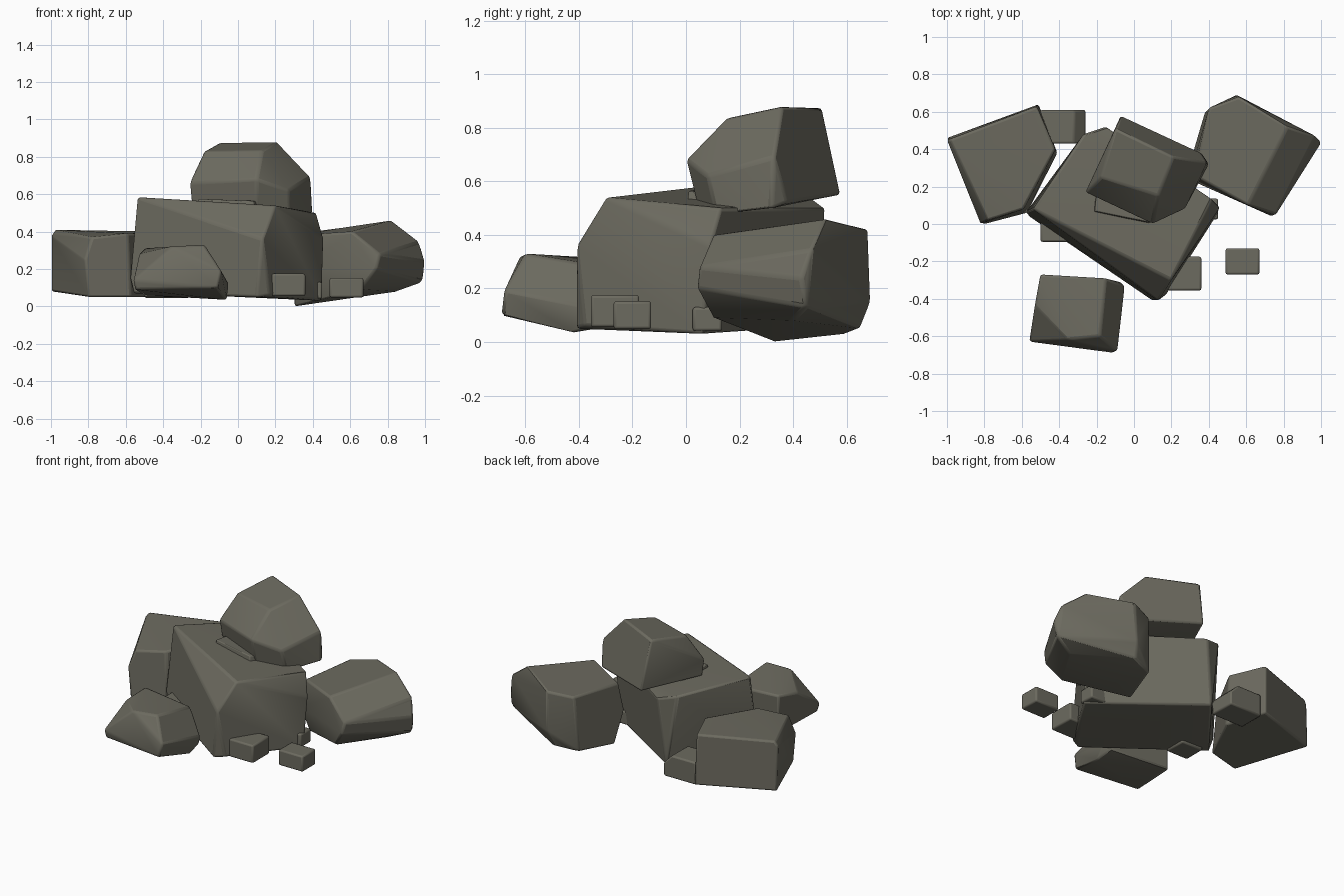
import bpy
import bmesh
import math
from mathutils import Matrix, Vector

default_cube = bpy.data.objects.get("Cube")
if default_cube:
    bpy.data.objects.remove(default_cube, do_unlink=True)

# Single stone colour
stone = bpy.data.materials.new("warm grey stone")
stone.use_nodes = True
stone_colour = (0.15, 0.145, 0.115, 1)
stone.diffuse_color = stone_colour
stone.node_tree.nodes["Principled BSDF"].inputs["Base Color"].default_value = stone_colour


def finish(name, bm, bevel_width):
    """Turn the mesh into an object with worn, slightly rounded edges."""
    bmesh.ops.recalc_face_normals(bm, faces=bm.faces[:])
    mesh = bpy.data.meshes.new(name)
    bm.to_mesh(mesh)
    bm.free()
    mesh.materials.append(stone)
    rock = bpy.data.objects.new(name, mesh)
    bpy.context.collection.objects.link(rock)
    bevel = rock.modifiers.new("worn edges", "BEVEL")
    bevel.width = bevel_width
    bevel.segments = 2
    bevel.limit_method = "ANGLE"
    bevel.angle_limit = math.radians(20)
    bpy.ops.object.select_all(action="DESELECT")
    rock.select_set(True)
    bpy.context.view_layer.objects.active = rock
    bpy.ops.object.shade_smooth_by_angle(angle=math.radians(25))
    return rock


def boulder(name, *corners, bevel_width=0.012):
    """Wrap a few corner points in a convex hull with flat facets."""
    bm = bmesh.new()
    for corner in corners:
        bm.verts.new(corner)
    hull = bmesh.ops.convex_hull(bm, input=bm.verts[:])
    loose = {v for v in hull["geom_interior"] if isinstance(v, bmesh.types.BMVert)}
    bmesh.ops.delete(bm, geom=list(loose), context="VERTS")
    bmesh.ops.dissolve_limit(bm, angle_limit=math.radians(7),
                             verts=bm.verts[:], edges=bm.edges[:])
    return finish(name, bm, bevel_width)


def pebble(name, centre, size, chamfer=0.0):
    """Small block with one optional sloped upper edge."""
    bm = bmesh.new()
    placement = Matrix.Translation(centre) @ Matrix.Diagonal((*size, 1))
    bmesh.ops.create_cube(bm, size=1, matrix=placement)
    if chamfer:
        cut_point = Vector(centre) + Vector((size[0] / 2 - chamfer, 0, size[2] / 2))
        cut = bmesh.ops.bisect_plane(bm, geom=bm.verts[:] + bm.edges[:] + bm.faces[:],
                                     plane_co=cut_point, plane_no=(1, 0, 1),
                                     clear_outer=True)
        rim = [e for e in cut["geom_cut"] if isinstance(e, bmesh.types.BMEdge)]
        bmesh.ops.holes_fill(bm, edges=rim)
    return finish(name, bm, 0.01)


# Large central boulder
boulder("central_boulder",
        (-0.56, 0.04, 0.07), (-0.58, 0.06, 0.15), (-0.54, 0.08, 0.585),
        (0.10, -0.41, 0.05), (0.13, -0.41, 0.36), (0.20, -0.30, 0.54),
        (0.17, -0.38, 0.06), (0.45, 0.06, 0.03), (0.46, 0.09, 0.36),
        (0.42, 0.13, 0.50), (-0.27, 0.48, 0.53), (-0.15, 0.52, 0.50),
        (-0.20, 0.50, 0.06))

# Boulder resting on top
boulder("top_boulder",
        (-0.10, 0.51, 0.875), (0.21, 0.36, 0.88), (-0.18, 0.25, 0.83),
        (0.13, 0.15, 0.835), (-0.26, 0.17, 0.66), (0.10, 0.00, 0.68),
        (0.27, 0.08, 0.62), (0.39, 0.33, 0.69), (-0.25, 0.18, 0.55),
        (0.10, 0.04, 0.52), (0.28, 0.11, 0.475), (0.40, 0.32, 0.50),
        (-0.07, 0.58, 0.55), (0.36, 0.38, 0.52))

# Thin slab wedged beneath the top boulder
boulder("wedged_slab",
        (-0.22, 0.06, 0.52), (-0.21, 0.07, 0.575), (-0.20, 0.16, 0.57),
        (0.09, 0.00, 0.50), (0.08, 0.01, 0.565), (0.14, 0.12, 0.55),
        (-0.20, 0.16, 0.50), (0.14, 0.12, 0.48), bevel_width=0.005)

# Blocky boulder behind, on the -x side
boulder("back_right_boulder",
        (-0.98, 0.455, 0.41), (-0.52, 0.63, 0.40), (-0.42, 0.40, 0.40),
        (-0.59, 0.08, 0.39), (-0.78, 0.02, 0.37), (-1.00, 0.45, 0.38),
        (-0.82, 0.00, 0.25), (-1.00, 0.46, 0.08), (-0.51, 0.64, 0.06),
        (-0.41, 0.38, 0.05), (-0.57, 0.06, 0.05), (-0.80, 0.00, 0.05))

# Tilted boulder behind, on the +x side
boulder("back_left_boulder",
        (0.82, 0.52, 0.46), (0.61, 0.10, 0.40), (0.32, 0.26, 0.38),
        (0.40, 0.62, 0.40), (0.56, 0.68, 0.42), (0.97, 0.47, 0.345),
        (0.76, 0.05, 0.28), (1.00, 0.43, 0.24), (0.99, 0.45, 0.13),
        (0.74, 0.04, 0.20), (0.66, 0.10, 0.09), (0.85, 0.40, 0.08),
        (0.55, 0.69, 0.15), (0.53, 0.65, 0.05), (0.38, 0.60, 0.03),
        (0.30, 0.33, 0.00), (0.29, 0.24, 0.20))

# Low boulder in front
boulder("front_boulder",
        (-0.53, -0.43, 0.28), (-0.50, -0.27, 0.31), (-0.15, -0.29, 0.28),
        (-0.18, -0.60, 0.33), (-0.35, -0.62, 0.32), (-0.56, -0.63, 0.14),
        (-0.09, -0.68, 0.19), (-0.05, -0.33, 0.12), (-0.11, -0.69, 0.10),
        (-0.55, -0.62, 0.09), (-0.06, -0.42, 0.035), (-0.50, -0.27, 0.06),
        (-0.07, -0.31, 0.06))

# Small stones around the base
pebble("loose_pebble", (0.58, -0.20, 0.10), (0.18, 0.14, 0.105))
pebble("front_pebble", (0.27, -0.265, 0.115), (0.18, 0.18, 0.12))
pebble("side_pebble", (0.365, 0.08, 0.085), (0.17, 0.11, 0.09))
pebble("back_pebble", (-0.38, 0.52, 0.12), (0.24, 0.18, 0.15), chamfer=0.06)
pebble("hidden_pebble", (-0.42, -0.02, 0.11), (0.16, 0.15, 0.12))
